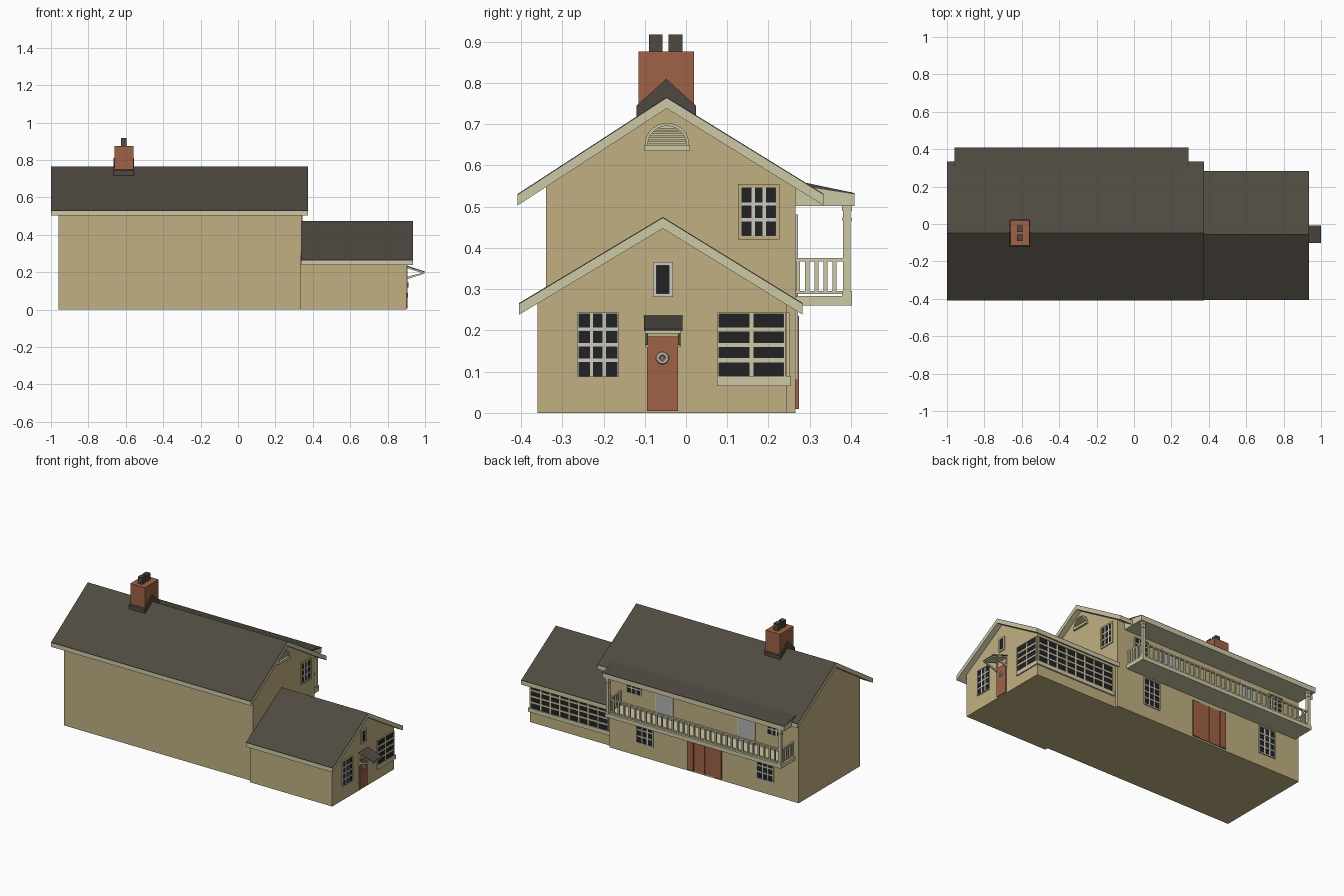
import bpy, bmesh, math
from mathutils import Matrix

if "Cube" in bpy.data.objects:
    bpy.data.objects.remove(bpy.data.objects["Cube"])

def mat(name, rgb):
    m = bpy.data.materials.new(name)
    m.diffuse_color = (*rgb, 1)
    m.use_nodes = True
    m.node_tree.nodes["Principled BSDF"].inputs["Base Color"].default_value = m.diffuse_color
    return m

WALL = mat("tan_wall", (.527, .434, .223))
CREAM = mat("cream_trim", (.617, .578, .381))
ROOF = mat("dark_shingle", (.078, .068, .053))
BRICK = mat("red_brick", (.352, .122, .061))
GLASS = mat("dark_glass", (.016, .016, .018))
WHITE = mat("pale_white", (.60, .59, .50))
GREY = mat("grey_door", (.45, .45, .44))
MATS = [WALL, CREAM, ROOF, BRICK, GLASS, WHITE, GREY]

class Part:
    """Collects boxes and profiles into one named mesh."""
    def __init__(self, name):
        self.name, self.bm = name, bmesh.new()

    def box(self, x, y, z, m):
        return self.prism([(y[0], z[0]), (y[1], z[0]), (y[1], z[1]), (y[0], z[1])], x, m)

    def prism(self, prof, x, m, axis='x'):
        # extrude a (y,z) profile along x, or an (x,z) profile along y
        P = (lambda a, b, t: (t, a, b)) if axis == 'x' else (lambda a, b, t: (a, t, b))
        lo, hi = ([self.bm.verts.new(P(a, b, t)) for a, b in prof] for t in x)
        n = len(prof)
        fs = [self.bm.faces.new(lo), self.bm.faces.new(hi)]
        fs += [self.bm.faces.new((lo[i], lo[(i+1) % n], hi[(i+1) % n], hi[i])) for i in range(n)]
        for f in fs:
            f.material_index = MATS.index(m)
        return self

    def plate(self, axis, pos, u, v, d, m):
        # thin plate standing on a wall that faces +x or +y
        if axis == 'x':
            return self.box((pos - .002, pos + d), u, v, m)
        return self.box(u, (pos - .002, pos + d), v, m)

    def done(self):
        bmesh.ops.recalc_face_normals(self.bm, faces=self.bm.faces)
        me = bpy.data.meshes.new(self.name)
        self.bm.to_mesh(me)
        self.bm.free()
        used = sorted({p.material_index for p in me.polygons})
        for i in used:
            me.materials.append(MATS[i])
        for p in me.polygons:
            p.material_index = used.index(p.material_index)
        ob = bpy.data.objects.new(self.name, me)
        bpy.context.collection.objects.link(ob)
        return ob

def window(name, axis, pos, u, v, cols, rows, bar=WHITE, frame=WHITE, fw=.006, gap=.008):
    p = Part(name)
    p.plate(axis, pos, u, v, .002, GLASS)
    (a, b), (c, d) = u, v
    for s in ((a - fw, a), (b, b + fw)):
        p.plate(axis, pos, s, (c - fw, d + fw), .006, frame)
    for s in ((c - fw, c), (d, d + fw)):
        p.plate(axis, pos, u, s, .006, frame)
    for i in range(1, cols):
        t = a + (b - a) * i / cols
        p.plate(axis, pos, (t - gap/2, t + gap/2), v, .004, bar)
    for i in range(1, rows):
        t = c + (d - c) * i / rows
        p.plate(axis, pos, u, (t - gap/2, t + gap/2), .0045, bar)
    p.done()

def house(name, x, y, roof_x, left, ridge, right):
    """Gabled walls with a cream-edged roof slab and thin shingle layer."""
    def top(t):
        e = left if t < ridge[0] else right
        return ridge[1] + (e[1] - ridge[1]) * (t - ridge[0]) / (e[0] - ridge[0])
    Part(name + "_walls").prism([(y[0], 0), (y[1], 0), (y[1], top(y[1]) - .015),
        (ridge[0], ridge[1] - .015), (y[0], top(y[0]) - .015)], x, WALL).done()
    line = [left, ridge, right]
    def slab(n, h0, h1, m):
        Part(n).prism([(a, b - h0) for a, b in line] + [(a, b - h1) for a, b in line[::-1]], roof_x, m).done()
    slab(name + "_roof_trim", .003, .028, CREAM)
    slab(name + "_roof_shingles", 0, .003, ROOF)

house("main", (-.96, .34), (-.34, .265), (-1, .375), (-.408, .531), (-.047, .766), (.334, .531))
house("wing", (.335, .9), (-.36, .245), (.338, .935), (-.405, .266), (-.056, .475), (.283, .266))

# chimney with flashing and two pots
c = Part("chimney").box((-.66, -.56), (-.115, .02), (.69, .876), BRICK)
c.prism([(-.12, .70), (.024, .70), (.024, .745), (-.048, .81), (-.12, .745)], (-.665, -.555), ROOF)
for y in (-.09, -.042):
    c.box((-.626, -.596), (y, y + .033), (.87, .918), ROOF)
c.done()

# wing gable: windows, door, canopy
window("wing_gable_window", 'x', .9, (-.26, -.167), (.09, .24), 3, 4, fw=.003)
window("small_gable_window", 'x', .9, (-.071, -.041), (.29, .357), 1, 1, fw=.009)
window("corner_window_side", 'x', .9, (.08, .237), (.09, .24), 2, 4, CREAM, CREAM, .004, .01)
window("corner_window_back", 'y', .245, (.365, .89), (.09, .24), 8, 4, CREAM, CREAM, .004, .01)
s = Part("corner_window_sill").box((.89, .908), (.075, .253), (.065, .09), CREAM)
s.box((.35, .908), (.24, .253), (.065, .09), CREAM).done()
Part("front_door").plate('x', .9, (-.095, -.02), (.005, .185), .006, BRICK).done()
bpy.ops.mesh.primitive_torus_add(location=(.908, -.057, .133), rotation=(0, math.pi/2, 0),
    major_radius=.011, minor_radius=.005, major_segments=10, minor_segments=6)
w = bpy.context.object
w.name = "wreath"
w.data.materials.append(WHITE)
k = Part("door_canopy")
k.prism([(.895, .238), (1, .204), (1, .199), (.895, .232)], (-.102, -.009), ROOF, 'y')
k.prism([(.895, .232), (.998, .199), (.998, .192), (.895, .224)], (-.099, -.012), CREAM, 'y')
for y in (-.098, -.019):
    k.prism([(.9, .175), (.995, .199), (.995, .192), (.9, .162)], (y, y + .006), CREAM, 'y')
    k.box((.898, .907), (y, y + .006), (.16, .228), CREAM)
k.done()

# main gable: window and arched louvre vent
window("main_gable_window", 'x', .34, (.136, .217), (.43, .545), 3, 3, WHITE, WALL, .01)
v = Part("arched_vent").plate('x', .34, (-.102, .01), (.635, .649), .014, CREAM)
R, cy, cz, N = .054, -.046, .649, 14
arc = lambda r: [(cy + r*math.cos(math.pi*i/N), cz + r*math.sin(math.pi*i/N)) for i in range(N + 1)]
outer, inner = arc(R), arc(R - .007)
for i in range(N):
    v.prism([outer[i], outer[i+1], inner[i+1], inner[i]], (.338, .35), CREAM)
for i in range(5):
    z = .652 + i * .0095
    h = math.sqrt((R - .004)**2 - (z + .005 - cz)**2)
    v.plate('x', .34, (cy - h, cy + h), (z, z + .006), .006, CREAM)
v.done()

# back wall: lower windows and double door
B = .265
for n, x in (("a", .037), ("b", -.79)):
    window("lower_back_window_" + n, 'y', B, (x + .006, x + .112), (.086, .244), 3, 4)
for n, x in (("a", .122), ("b", -.843)):
    window("upper_back_window_" + n, 'y', B, (x + .005, x + .093), (.38, .475), 3, 3)
for n, x in (("a", -.098), ("b", -.662)):
    d = Part("balcony_door_" + n).plate('y', B, (x, x + .122), (.28, .48), .004, WHITE)
    d.plate('y', B, (x + .008, x + .114), (.28, .472), .006, GREY).done()
d = Part("back_door").plate('y', B, (-.388, -.243), (.01, .235), .004, BRICK)
for x in ((-.432, -.39), (-.241, -.198)):
    d.plate('y', B, x, (.01, .235), .009, BRICK)
d.plate('y', B, (-.318, -.313), (.01, .235), .006, BRICK).done()

# balcony floor, roof, posts and railing
X0, X1, Y1 = -.935, .275, .403
Part("balcony_floor").box((X0, X1), (.26, Y1), (.26, .284), CREAM).done()
r = Part("balcony_roof")
r.prism([(.26, .502), (.408, .502), (.408, .53), (.26, .553)], (-.96, .29), CREAM)
r.prism([(.26, .553), (.408, .53), (.409, .533), (.29, .558), (.26, .57)], (-.961, .291), ROOF)
r.done()
p = Part("balcony_posts")
for x in (X0 + .013, X1 - .013):
    p.box((x - .009, x + .009), (.381, .399), (.28, .505), CREAM)
    for z in ((.284, .296), (.466, .472), (.49, .503)):
        p.box((x - .012, x + .012), (.378, .402), z, CREAM)
p.done()
g = Part("balcony_railing")
ends = (X0 + .013, X1 - .013)
for z in ((.288, .295), (.367, .375)):
    g.box(ends, (.384, .396), z, CREAM)
    for x in ends:
        g.box((x - .006, x + .006), (.262, .39), z, CREAM)
n = 32
for i in range(1, n):
    x = ends[0] + (ends[1] - ends[0]) * i / n
    g.box((x - .005, x + .005), (.385, .395), (.29, .37), CREAM)
for x in ends:
    for i in range(5):
        y = .272 + i * .022
        g.box((x - .005, x + .005), (y - .005, y + .005), (.29, .37), CREAM)
g.done()
